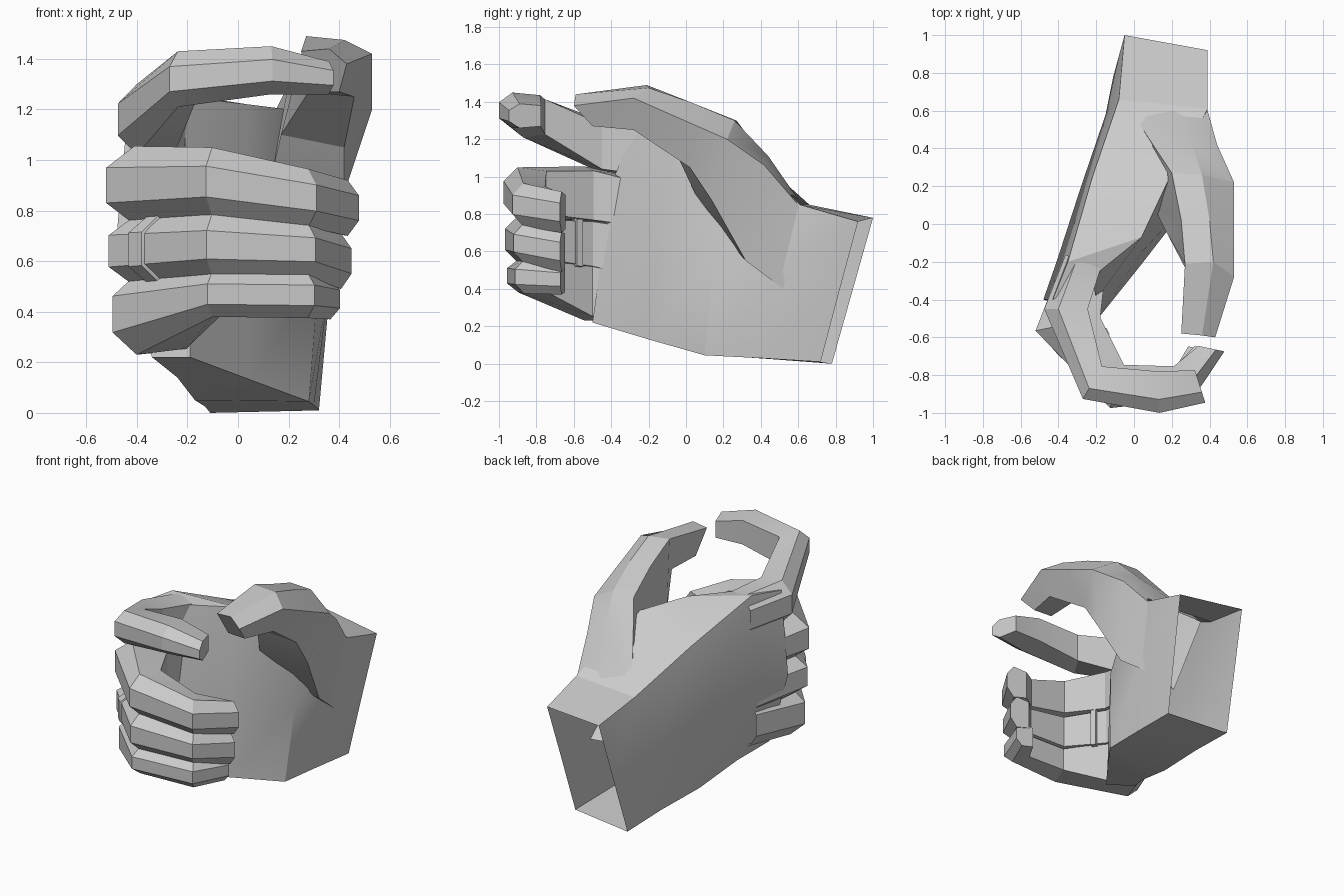
import bpy, bmesh, math
from mathutils import Vector

cube = bpy.data.objects.get("Cube")
if cube:
    bpy.data.objects.remove(cube, do_unlink=True)

grey = bpy.data.materials.new("plain grey")
grey.use_nodes = True
COL = (0.6, 0.6, 0.6, 1)
grey.diffuse_color = COL
grey.node_tree.nodes["Principled BSDF"].inputs["Base Color"].default_value = COL


def loft(name, rings, cap_end=True):
    """Skin a list of equal-length point rings, first end left open."""
    bm = bmesh.new()
    vs = [[bm.verts.new(p) for p in r] for r in rings]
    n = len(rings[0])
    for a, b in zip(vs, vs[1:]):
        for i in range(n):
            j = (i + 1) % n
            bm.faces.new((a[i], a[j], b[j], b[i]))
    if cap_end:
        bm.faces.new(vs[-1])
    bmesh.ops.recalc_face_normals(bm, faces=bm.faces)
    # an open skin can come out reversed: compare with its own axis
    if bm.calc_volume(signed=True) < 0:
        bmesh.ops.reverse_faces(bm, faces=bm.faces)
    me = bpy.data.meshes.new(name)
    bm.to_mesh(me)
    bm.free()
    ob = bpy.data.objects.new(name, me)
    bpy.context.collection.objects.link(ob)
    me.materials.append(grey)
    bpy.ops.object.select_all(action='DESELECT')
    ob.select_set(True)
    bpy.context.view_layer.objects.active = ob
    bpy.ops.object.shade_smooth_by_angle(angle=math.radians(22))
    return ob


# Six-sided finger section: (outward, up) factors
HEX = [(1, .45), (.35, 1), (-1, .85), (-1, -.85), (.35, -1), (1, -.45)]


def section(cx, cy, cz, dx, dy, hw, hz):
    d = Vector((dx, dy, 0)).normalized()
    return [Vector((cx, cy, cz)) + d * hw * r + Vector((0, 0, hz * u)) for r, u in HEX]


# Palm and open wrist: top outer, top inner, mid inner, low inner, low outer, mid outer
loft("palm", [
    [(-.05, 1, .78), (.39, .92, .76), (.355, .82, .39), (.32, .72, .01), (-.11, .78, 0), (-.08, .89, .39)],
    [(-.08, .66, .85), (.39, .61, .85), (.36, .5, .5), (.3, .4, .03), (-.13, .45, .025), (-.15, .58, .42)],
    [(-.22, .25, 1.08), (.2, .27, 1.2), (.32, .15, .55), (.28, .1, .045), (-.17, .1, .05), (-.28, .2, .55)],
    [(-.35, -.2, 1.28), (.04, -.07, 1.22), (.04, -.15, .7), (.05, -.2, .13), (-.24, -.2, .14), (-.41, -.2, .67)],
    [(-.43, -.4, 1.26), (-.22, -.28, 1.25), (-.2, -.4, .96), (-.19, -.5, .22), (-.34, -.4, .22), (-.48, -.4, .7)],
])

# Thumb: top inner, top middle, top outer, low outer, low inner
loft("thumb", [
    [(-.03, .62, .85), (.2, .62, .85), (.39, .6, .85), (.35, .52, .4), (.05, .45, .4)],
    [(.1, .42, 1.1), (.3, .44, 1.11), (.44, .42, 1.06), (.38, .32, .55), (.05, .3, .6)],
    [(.2, .27, 1.3), (.36, .26, 1.3), (.53, .22, 1.2), (.42, .14, .87), (.1, .1, .8)],
    [(.25, .02, 1.4), (.4, .02, 1.4), (.53, -.03, 1.31), (.42, .02, 1.05), (.17, -.04, 1.1)],
    [(.27, -.21, 1.49), (.42, -.2, 1.475), (.53, -.28, 1.42), (.46, -.28, 1.25), (.28, -.25, 1.27)],
    [(.25, -.58, 1.43), (.36, -.59, 1.44), (.43, -.6, 1.38), (.4, -.5, 1.27), (.27, -.49, 1.27)],
])

# Index finger, raised and curled towards the thumb
loft("index_finger", [section(*s) for s in [
    (-.27, -.2, 1.13, -.93, .37, .1, .14),
    (-.36, -.45, 1.16, -1, 0, .115, .14),
    (-.22, -.84, 1.32, -.5, -.85, .1, .11),
    (.13, -.89, 1.355, .05, -1, .11, .095),
    (.35, -.86, 1.325, .3, -.95, .09, .065),
]])

# Three closed fingers sharing one curl path: x, y, outward direction, half width
PATH = [(-.27, -.25, -.95, .3, .12), (-.35, -.53, -.98, -.2, .175), (-.09, -.86, -.3, -.95, .12),
        (.26, -.84, .5, -.87, .1), (.41, -.66, .95, -.2, .07)]
FINGERS = {  # width factor, tip shift, (height, half height) along the path
    "middle_finger": (1, 0, [(.86, .14), (.9, .155), (.915, .135), (.85, .115), (.81, .11)]),
    "ring_finger": (.94, -.025, [(.6, .15), (.64, .14), (.665, .125), (.645, .105), (.6, .11)]),
    "little_finger": (.85, -.065, [(.4, .16), (.39, .16), (.47, .09), (.465, .09), (.45, .08)]),
}
for name, (wf, shift, heights) in FINGERS.items():
    rings = []
    for i, ((x, y, dx, dy, w), (z, h)) in enumerate(zip(PATH, heights)):
        rings.append(section(x + (shift if i == 4 else 0), y, z, dx, dy, w * wf, h))
    loft(name, rings)

# Band worn on the ring finger: the finger's own section, slightly enlarged
x0, y0, dx0, dy0, w0 = PATH[1]
x1, y1, dx1, dy1, w1 = PATH[2]
a = section(x0, y0, .64, dx0, dy0, w0 * .94, .14)
b = section(x1, y1, .665, dx1, dy1, w1 * .94, .125)


def band_ring(t, grow):
    pts = [p.lerp(q, t) for p, q in zip(a, b)]
    c = sum(pts, Vector()) / len(pts)
    return [c + (p - c) * grow for p in pts]


loft("finger_band", [band_ring(.22, .95), band_ring(.23, 1.09), band_ring(.36, 1.09), band_ring(.37, .95)], False)
